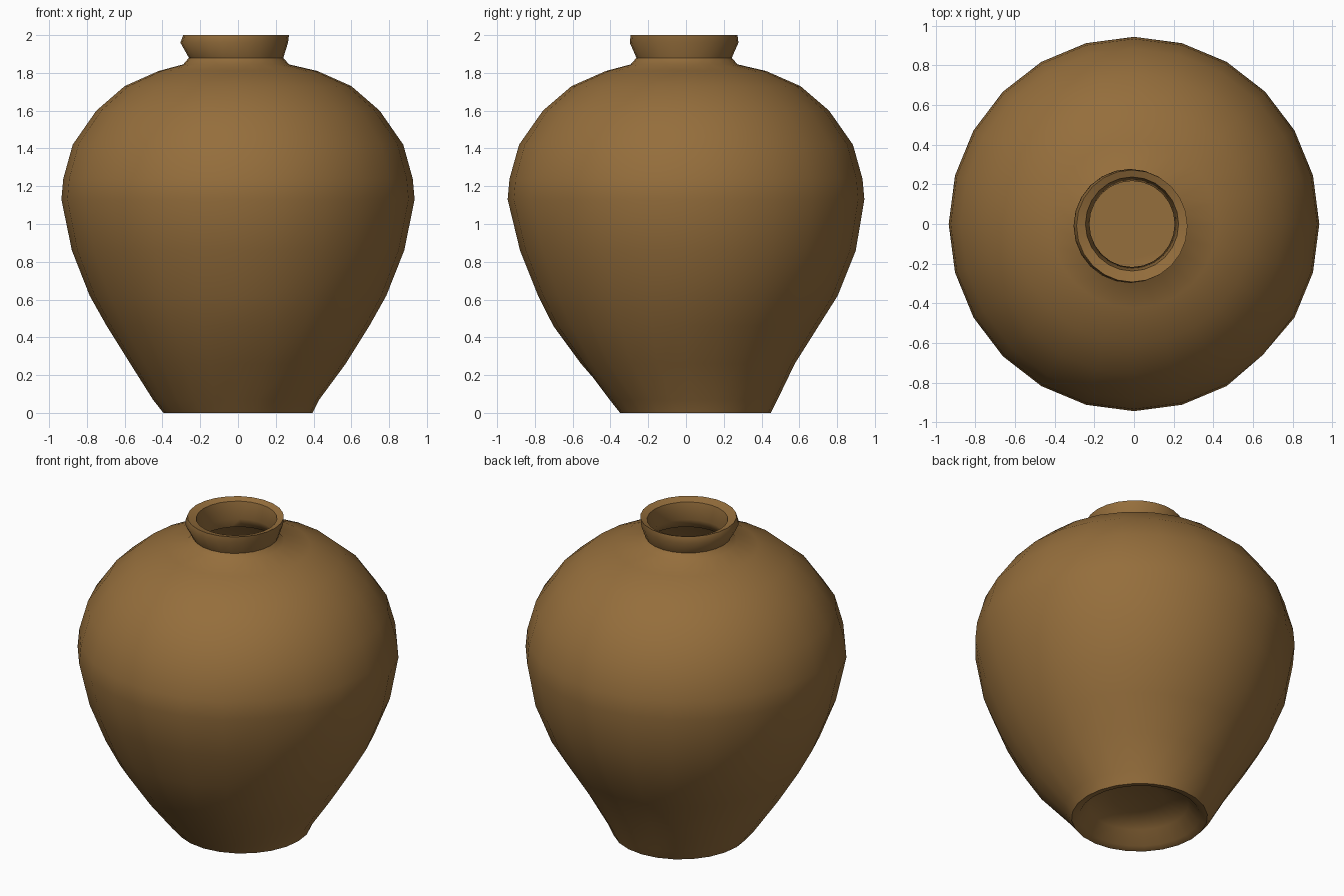
import bpy, bmesh, math
from mathutils import Vector

if "Cube" in bpy.data.objects:
    bpy.data.objects.remove(bpy.data.objects["Cube"], do_unlink=True)

# Fired clay colour
clay = bpy.data.materials.new("brown clay")
clay.use_nodes = True
colour = (0.30, 0.156, 0.045, 1)
clay.diffuse_color = colour
bsdf = clay.node_tree.nodes["Principled BSDF"]
bsdf.inputs["Base Color"].default_value = colour
bsdf.inputs["Roughness"].default_value = 0.9

SIDES = 24
# Rings as radius, height, centre x, centre y: hollow foot, outer wall, rim, inner wall
rings = [
    (0.15, 0.13, 0, 0.04), (0.29, 0.09, 0, 0.04), (0.35, 0.01, 0, 0.05),
    (0.395, 0.0, 0, 0.05), (0.44, 0.07, -0.01, 0.04), (0.57, 0.26, 0, 0),
    (0.695, 0.46, 0, 0), (0.785, 0.62, 0, 0.01), (0.88, 0.86, 0, 0.01),
    (0.935, 1.13, 0, 0), (0.925, 1.24, 0, 0), (0.875, 1.42, 0, 0),
    (0.75, 1.6, 0, 0), (0.6, 1.73, 0, 0), (0.42, 1.81, 0, 0),
    (0.28, 1.845, -0.01, -0.01), (0.25, 1.88, -0.01, -0.01),
    (0.285, 1.96, -0.02, -0.01), (0.28, 2.0, -0.01, -0.01),
    (0.235, 1.985, -0.01, 0), (0.215, 1.88, -0.01, 0), (0.24, 1.82, 0, 0),
    (0.55, 1.7, 0, 0), (0.83, 1.4, 0, 0), (0.89, 1.13, 0, 0),
    (0.74, 0.62, 0, 0), (0.4, 0.17, 0, 0.04),
]

bm = bmesh.new()
loops = []
for r, z, cx, cy in rings:
    angles = [math.tau * i / SIDES for i in range(SIDES)]
    loops.append([bm.verts.new((cx + r * math.cos(a), cy + 1.01 * r * math.sin(a), z))
                  for a in angles])
for low, high in zip(loops, loops[1:]):
    for i in range(SIDES):
        j = (i + 1) % SIDES
        bm.faces.new((low[i], low[j], high[j], high[i]))
bm.faces.new(list(reversed(loops[0])))
bm.faces.new(loops[-1])

# Shallow knocks in the outer wall: place, reach, depth
knocks = [((0.7, -0.62, 1.15), 0.12, 0.03), ((0.05, -0.57, 0.28), 0.2, 0.04),
          ((-0.87, 0.15, 0.9), 0.15, 0.02), ((-0.35, -0.48, 0.3), 0.15, 0.02)]
for place, reach, depth in knocks:
    for loop in loops[3:15]:
        for v in loop:
            near = 1 - (v.co - Vector(place)).length / reach
            if near > 0:
                inward = Vector((-v.co.x, -v.co.y, 0)).normalized()
                v.co += inward * depth * near

bmesh.ops.recalc_face_normals(bm, faces=bm.faces)
mesh = bpy.data.meshes.new("clay_jar")
bm.to_mesh(mesh)
bm.free()
mesh.materials.append(clay)
jar = bpy.data.objects.new("clay_jar", mesh)
bpy.context.collection.objects.link(jar)

# Smooth body with crisp foot and rim
bpy.ops.object.select_all(action="DESELECT")
jar.select_set(True)
bpy.context.view_layer.objects.active = jar
bpy.ops.object.shade_smooth_by_angle(angle=math.radians(50))
